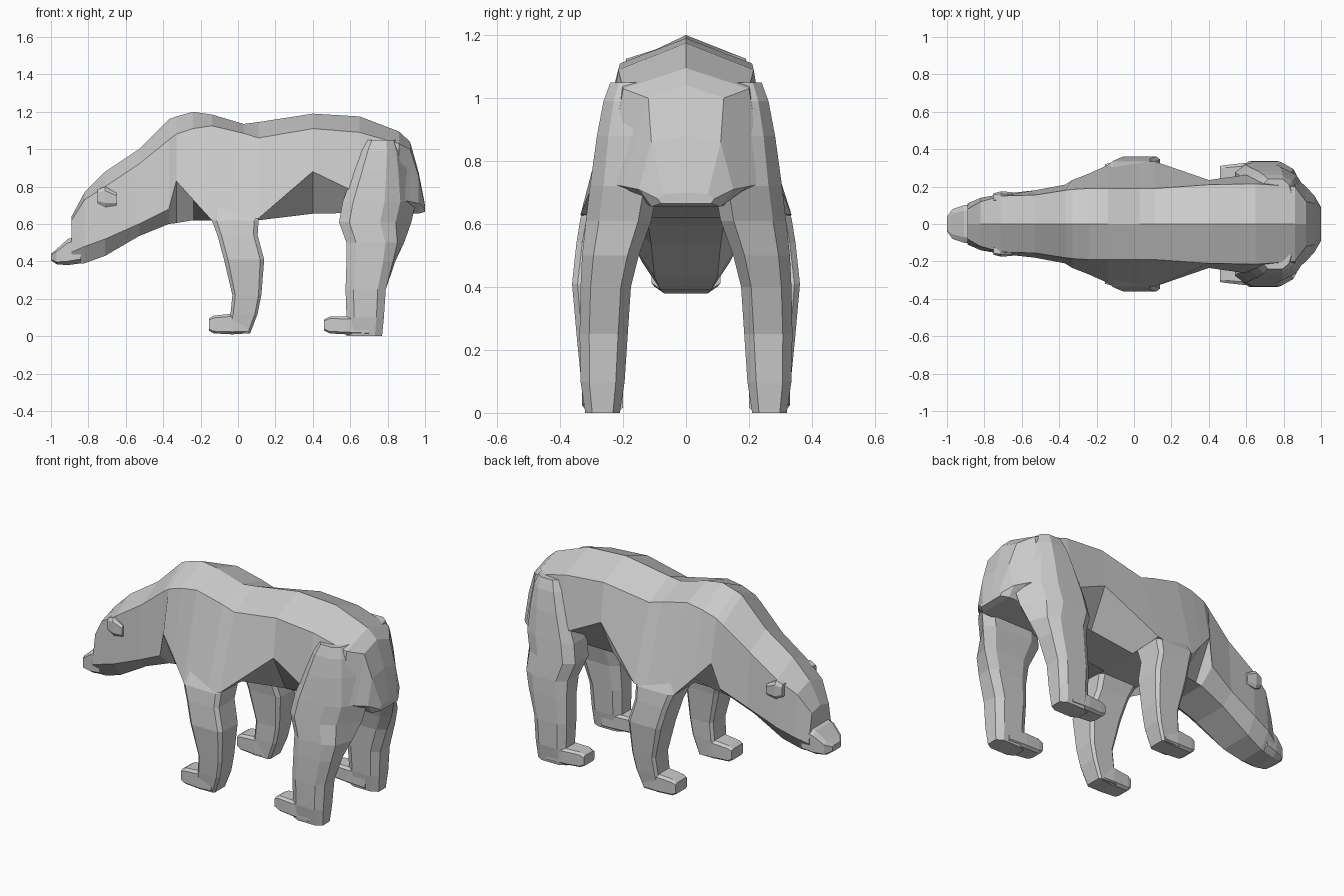
import bpy, bmesh


def loft(name, rings, mirror=False):
    """Skin a list of equal-length point rings, with closed ends."""
    bm = bmesh.new()
    loops = [[bm.verts.new(p) for p in r] for r in rings]
    n = len(rings[0])
    for a, b in zip(loops, loops[1:]):
        for i in range(n):
            j = (i + 1) % n
            bm.faces.new((a[i], a[j], b[j], b[i]))
    bm.faces.new(loops[0])
    bm.faces.new(loops[-1])
    bmesh.ops.recalc_face_normals(bm, faces=bm.faces)
    me = bpy.data.meshes.new(name)
    bm.to_mesh(me)
    bm.free()
    ob = bpy.data.objects.new(name, me)
    bpy.context.collection.objects.link(ob)
    if mirror:
        m = ob.modifiers.new("mirror", 'MIRROR')
        m.use_axis = (False, True, False)
    return ob


def octagon(a0, a1, b0, b1, c):
    """Chamfered rectangle; c is the flat fraction of each side."""
    ca, cb, ha, hb = (a0 + a1) / 2, (b0 + b1) / 2, (a1 - a0) / 2, (b1 - b0) / 2
    pts = [(1, -c), (1, c), (c, 1), (-c, 1), (-1, c), (-1, -c), (-c, -1), (c, -1)]
    return [(ca + u * ha, cb + v * hb) for u, v in pts]


def leg(name, rows, c):
    # rows: z, x min, x max, y inner, y outer, pull-in of the outer rear corner
    rings = []
    for z, x0, x1, y0, y1, t in rows:
        rings.append([(x - t * (x - x0) / (x1 - x0) * (y - y0) / (y1 - y0), y, z)
                      for x, y in octagon(x0, x1, y0, y1, c)])
    loft(name, rings, True)


def along_x(name, rows, c, mirror=False):
    # rows: x, y min, y max, z min, z max
    loft(name, [[(x, y, z) for y, z in octagon(y0, y1, z0, z1, c)]
                for x, y0, y1, z0, z1 in rows], mirror)


# Body, neck and head: x, spine z, back edge y z, flank edge y z, belly edge y z
body = [
    (-.89, .64, .08, .62, .11, .45, .07, .385),
    (-.82, .77, .12, .73, .14, .48, .08, .39),
    (-.71, .88, .15, .80, .16, .52, .10, .43),
    (-.53, 1.00, .155, .92, .18, .60, .11, .535),
    (-.37, 1.16, .18, 1.05, .21, .68, .12, .60),
    (-.33, 1.175, .185, 1.08, .235, .83, .12, .605),
    (-.24, 1.20, .19, 1.11, .27, .73, .12, .62),
    (-.14, 1.185, .19, 1.125, .315, .62, .12, .62),
    (.03, 1.135, .19, 1.085, .33, .62, .12, .62),
    (.11, 1.145, .19, 1.06, .335, .63, .12, .62),
    (.40, 1.19, .21, 1.11, .235, .88, .12, .655),
    (.65, 1.175, .215, 1.09, .27, .76, .12, .66),
    (.86, 1.095, .20, 1.03, .25, .73, .12, .66),
    (.92, 1.04, .12, 1.00, .20, .72, .11, .655),
    (.965, .88, .11, .86, .15, .71, .11, .655),
    (1.0, .70, .07, .695, .09, .68, .08, .665),
]
loft("body", [[(x, 0, zt), (x, ys, a), (x, yw, b), (x, yb, d),
               (x, -yb, d), (x, -yw, b), (x, -ys, a)]
              for x, zt, ys, a, yw, b, yb, d in body])

# Snout
along_x("snout", [(-1.0, -.04, .04, .405, .44), (-.97, -.08, .08, .385, .465),
                  (-.91, -.10, .10, .38, .52), (-.84, -.11, .11, .39, .54)], .7)

# Ears
along_x("ear", [(-.75, .12, .165, .71, .785), (-.71, .11, .175, .69, .80),
                (-.65, .12, .17, .70, .765)], .6, True)

# Front legs and paws
leg("front_leg", [(.72, -.13, .10, .13, .28, 0), (.62, -.14, .11, .14, .335, 0),
                  (.54, -.11, .105, .165, .348, 0), (.41, -.075, .14, .185, .362, 0),
                  (.22, -.03, .125, .20, .345, 0), (.12, -.04, .105, .20, .335, 0),
                  (.015, -.06, .065, .205, .32, 0)], .8)
along_x("front_paw", [(-.155, .21, .32, .03, .095), (-.13, .205, .325, .015, .11),
                      (-.03, .20, .33, .01, .12), (.05, .205, .325, .015, .10)], .75, True)

# Hind legs and paws
leg("hind_leg", [(1.05, .69, .86, .10, .24, .04), (.99, .66, .91, .10, .262, .08),
                 (.88, .62, .945, .10, .283, .11),
                 (.72, .56, .98, .09, .305, .14), (.61, .54, .955, .11, .318, .14),
                 (.50, .58, .90, .15, .33, .06), (.40, .58, .845, .175, .335, .02),
                 (.25, .575, .79, .185, .338, 0), (.10, .58, .78, .195, .335, 0),
                 (.0, .58, .77, .21, .32, 0)], .6)
along_x("hind_paw", [(.46, .21, .31, .03, .09), (.49, .205, .315, .015, .105),
                     (.58, .20, .325, .01, .105), (.70, .20, .325, .005, .10)], .75, True)
